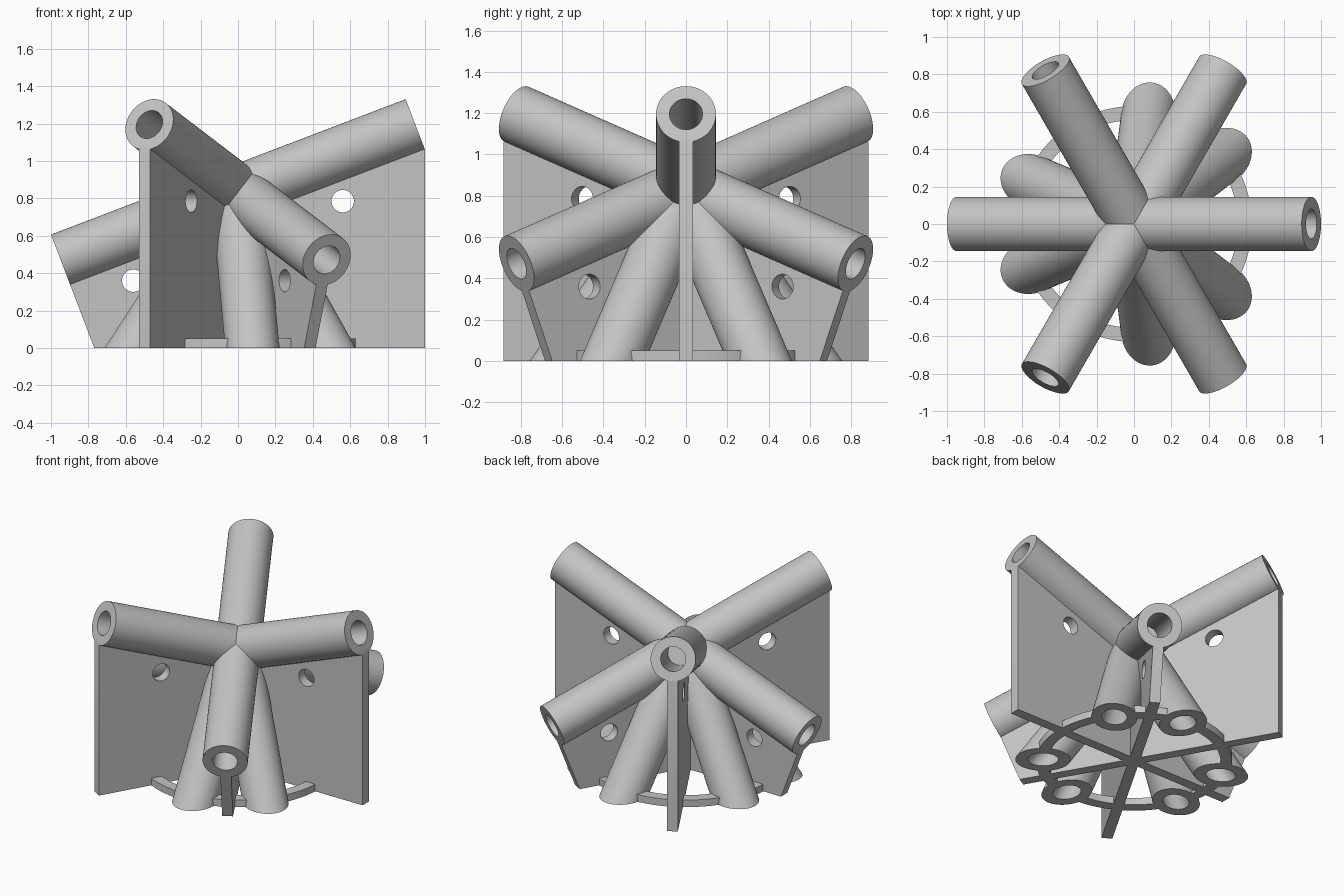
import bpy, bmesh
from math import sin, cos, tan, pi, radians
from mathutils import Vector

cube = bpy.data.objects.get("Cube")
if cube:
    bpy.data.objects.remove(cube, do_unlink=True)

HUB = Vector((0, 0, 0.833))      # point where all tube axes meet
OUTER, BORE = 0.145, 0.08        # tube radii
LENGTH, TILT = 1.015, radians(20.9)
FOOT = 0.585                     # radius of the circle of feet
SEGMENTS = 64

grey = bpy.data.materials.new("plain_grey")
grey.use_nodes = True
grey.diffuse_color = (0.55, 0.55, 0.55, 1)
grey.node_tree.nodes["Principled BSDF"].inputs["Base Color"].default_value = grey.diffuse_color


def add_object(name, mesh):
    mesh.materials.clear()
    mesh.materials.append(grey)
    obj = bpy.data.objects.new(name, mesh)
    bpy.context.collection.objects.link(obj)
    bpy.ops.object.select_all(action='DESELECT')
    obj.select_set(True)
    bpy.context.view_layer.objects.active = obj
    bpy.ops.object.shade_smooth_by_angle(angle=radians(30))
    return obj


def tube(name, axis, length, bore_start, on_ground=False):
    """Tube from the hub with a blind bore; its end can be cut flat at z = 0."""
    axis = axis.normalized()
    side = axis.cross(Vector((0, 0, 1))).normalized()
    up = side.cross(axis)
    bm = bmesh.new()
    loops = []
    profile = [(OUTER, 0), (OUTER, length), (BORE, length), (BORE, bore_start)]
    for radius, dist in profile:
        loop = []
        for i in range(SEGMENTS):
            a = 2 * pi * i / SEGMENTS
            p = HUB + axis * dist + (side * cos(a) + up * sin(a)) * radius
            if on_ground and dist == length:
                p -= axis * (p.z / axis.z)
            loop.append(bm.verts.new(p))
        loops.append(loop)
    for a, b in zip(loops, loops[1:]):
        for i in range(SEGMENTS):
            j = (i + 1) % SEGMENTS
            bm.faces.new((a[i], a[j], b[j], b[i]))
    bm.faces.new(loops[0])
    bm.faces.new(loops[-1])
    bmesh.ops.recalc_face_normals(bm, faces=bm.faces)
    mesh = bpy.data.meshes.new(name)
    bm.to_mesh(mesh)
    bm.free()
    return add_object(name, mesh)


def sheet(name, outlines, half_thickness):
    """Flat plate from closed outlines; inner outlines become holes."""
    curve = bpy.data.curves.new(name + "_outline", 'CURVE')
    curve.dimensions = '2D'
    curve.fill_mode = 'BOTH'
    curve.extrude = half_thickness
    for points in outlines:
        spline = curve.splines.new('POLY')
        spline.points.add(len(points) - 1)
        for point, (x, y) in zip(spline.points, points):
            point.co = (x, y, 0, 1)
        spline.use_cyclic_u = True
    temp = bpy.data.objects.new(name + "_outline", curve)
    bpy.context.collection.objects.link(temp)
    graph = bpy.context.evaluated_depsgraph_get()
    mesh = bpy.data.meshes.new_from_object(temp.evaluated_get(graph))
    bpy.data.objects.remove(temp, do_unlink=True)
    bm = bmesh.new()
    bm.from_mesh(mesh)
    bmesh.ops.remove_doubles(bm, verts=bm.verts, dist=0.0001)
    bmesh.ops.recalc_face_normals(bm, faces=bm.faces)
    bm.to_mesh(mesh)
    bm.free()
    return add_object(name, mesh)


def arc(radius, start, end, steps, cx=0, cy=0):
    angles = [start + (end - start) * i / steps for i in range(steps + 1)]
    return [(cx + radius * cos(a), cy + radius * sin(a)) for a in angles]


# Six arms, alternately rising and falling, each with a web plate below it
for k in range(6):
    azimuth = k * pi / 3
    rising = k % 2 == 0
    tilt = TILT if rising else -TILT
    label = "rising" if rising else "falling"
    direction = Vector((cos(azimuth) * cos(tilt), sin(azimuth) * cos(tilt), sin(tilt)))
    tube(f"{label}_arm_{k // 2 + 1}", direction, LENGTH, 0.45)

    end_x, end_z = LENGTH * cos(tilt), HUB.z + LENGTH * sin(tilt)
    corner = (end_x + OUTER * sin(tilt), end_z - OUTER * cos(tilt))
    inset = OUTER - 0.03
    foot_x = corner[0] if rising else corner[0] - corner[1] * tan(TILT)
    outline = [(0, 0), (foot_x, 0), corner,
               (end_x + inset * sin(tilt), end_z - inset * cos(tilt)),
               (0, HUB.z - inset / cos(tilt))]
    hole = arc(0.06, 0, 2 * pi, 40, 0.56, 0.785 if rising else 0.36)[:-1]
    web = sheet(f"{label}_web_{k // 2 + 1}", [outline, hole], 0.035)
    web.rotation_euler = (pi / 2, 0, azimuth)

# Six splayed legs in pairs either side of the falling arms
spread = radians(22.5)
leg_angles = sorted(pi / 3 + k * 2 * pi / 3 + s * spread for k in range(3) for s in (-1, 1))
for n, a in enumerate(leg_angles):
    direction = Vector((FOOT * cos(a), FOOT * sin(a), -HUB.z))
    tube(f"leg_{n + 1}", direction, direction.length, 0.55, on_ground=True)

# Base ring in sections that end inside the leg walls
margin = 0.11 / FOOT
for n, a in enumerate(leg_angles):
    b = leg_angles[(n + 1) % 6] + (2 * pi if n == 5 else 0)
    outer = arc(0.63, a + margin, b - margin, 24)
    inner = arc(0.555, b - margin, a + margin, 24)
    section = sheet(f"ring_section_{n + 1}", [outer + inner], 0.025)
    section.location.z = 0.025
